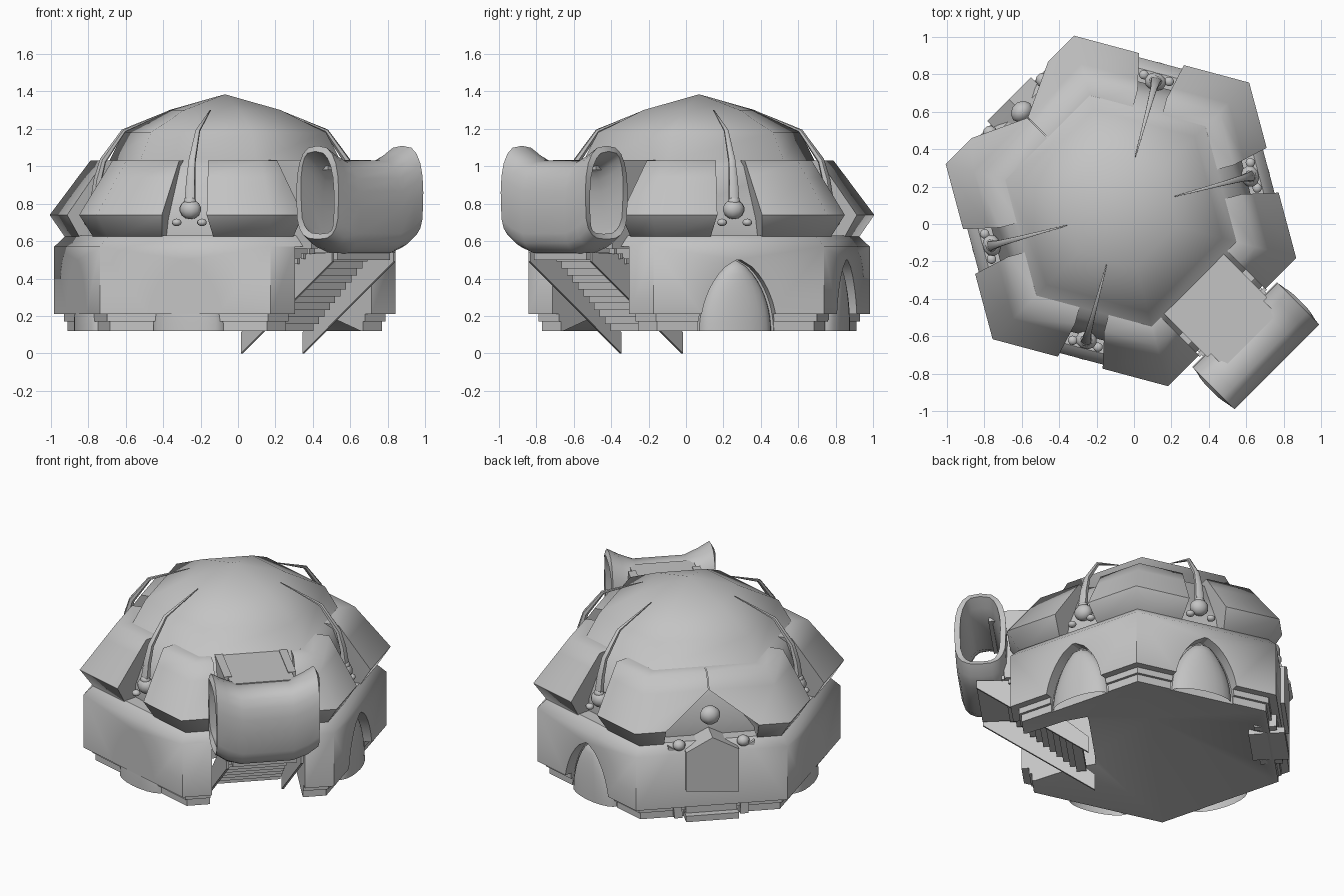
import bpy, bmesh, math
from math import sin, cos, pi, radians
from mathutils import Matrix

cube = bpy.data.objects.get("Cube")
if cube:
    bpy.data.objects.remove(cube, do_unlink=True)

stone = bpy.data.materials.new("plain grey")
stone.use_nodes = True
GREY = (0.55, 0.55, 0.55, 1)
stone.diffuse_color = GREY
stone.node_tree.nodes["Principled BSDF"].inputs["Base Color"].default_value = GREY

APO = cos(pi / 6)
ENTRANCE, DOOR = -45, 135
SIDES = (15, 75, 195, -105)


def frame(angle):
    """Local x points out of the hut, local y runs along the wall."""
    return Matrix.Translation((-0.07, 0.07, 0)) @ Matrix.Rotation(radians(angle), 4, "Z")


def select(ob):
    bpy.ops.object.select_all(action="DESELECT")
    ob.select_set(True)
    bpy.context.view_layer.objects.active = ob


def finish(name, bm, angle=0, smooth=30):
    bm.transform(frame(angle))
    bmesh.ops.recalc_face_normals(bm, faces=bm.faces)
    me = bpy.data.meshes.new(name)
    bm.to_mesh(me)
    bm.free()
    me.materials.append(stone)
    ob = bpy.data.objects.new(name, me)
    bpy.context.collection.objects.link(ob)
    select(ob)
    bpy.ops.object.shade_smooth_by_angle(angle=radians(smooth))
    return ob


def loft(name, rows, angle=0, smooth=30, ring=True, caps=True):
    """Skin a list of equally long point rows."""
    bm = bmesh.new()
    vs = [[bm.verts.new(p) for p in row] for row in rows]
    n = len(rows[0])
    for a, b in zip(vs, vs[1:]):
        for i in range(n if ring else n - 1):
            j = (i + 1) % n
            bm.faces.new((a[i], a[j], b[j], b[i]))
    if caps:
        bm.faces.new(vs[0])
        bm.faces.new(vs[-1])
    bmesh.ops.remove_doubles(bm, verts=bm.verts, dist=0.0005)
    return finish(name, bm, angle, smooth)


def hexagonal(name, profile, smooth):
    rows = [[(r * cos(radians(45 + 60 * k)), r * sin(radians(45 + 60 * k)), z)
             for k in range(6)] for r, z in profile]
    return loft(name, rows, 0, smooth, caps=False)


def box(name, x, y, z, angle):
    rows = [[(a, y[0], h) for a, h in ((x[0], z[0]), (x[1], z[0]), (x[1], z[1]), (x[0], z[1]))]]
    rows.append([(a, y[1], h) for a, _, h in rows[0]])
    return loft(name, rows, angle)


def prism(name, outline, x0, x1, angle):
    """Extrude a (y, z) outline outwards."""
    return loft(name, [[(x, y, z) for y, z in outline] for x in (x0, x1)], angle)


def ball(name, at, size, angle):
    bm = bmesh.new()
    bmesh.ops.create_uvsphere(bm, u_segments=10, v_segments=7, radius=1)
    bm.transform(Matrix.Translation(at) @ Matrix.Diagonal((*size, 1)))
    return finish(name, bm, angle, 60)


def cut(ob, cutter):
    mod = ob.modifiers.new("cut", "BOOLEAN")
    mod.operation, mod.solver, mod.object = "DIFFERENCE", "EXACT", cutter
    select(ob)
    bpy.ops.object.modifier_apply(modifier="cut")
    bpy.data.objects.remove(cutter, do_unlink=True)


def half_width(z):
    """Pointed arch."""
    return 0.2 * (1 - ((z - 0.12) / 0.38) ** 2) ** 0.7 if z < 0.499 else 0.0


# Lower wall with stepped foot and hollow underside
wall = hexagonal("lower_wall", [(0, .36), (.85, .12), (.87, .12), (.87, .17), (.89, .17), (.89, .21),
                                (.945, .21), (.945, .57), (.88, .63), (0, .63)], 62)

# Niches, stair well and door recess
levels = [0.12 + 0.38 * i / 10 for i in range(11)]
for a in SIDES:
    right = [(half_width(z) + 0.012, z) for z in levels]
    left = [(-y, z) for y, z in reversed(right)]
    cut(wall, prism("niche_cutter", [(-.21, .05), (.21, .05)] + right + left, .745, 1.1, a))
cut(wall, box("stair_cutter", (.36, 1.2), (-.29, .29), (-.1, .57), ENTRANCE))
cut(wall, box("door_cutter", (.68, 1.2), (-.26, .26), (-.1, .8), DOOR))
select(wall)
bpy.ops.object.shade_smooth_by_angle(angle=radians(45))

# Bulging arched shutters
for a in SIDES:
    rows = []
    for z in levels:
        w = half_width(z)
        rows.append([(.74 + .08 * (w / .2) ** .5 * (1 - s * s) ** .5, w * s, z)
                     for s in [-cos(pi * i / 10) for i in range(11)]])
    loft("arched_shutter", rows, a, 50, ring=False, caps=False)

# Dome core and cap
hexagonal("dome_cap", [(0, .58), (.78, .58), (.80, .72), (.70, 1.0), (.64, 1.03), (.56, 1.18),
                       (.31, 1.30), (0, 1.385)], 50)

# Corner roof panels, closed section: radius, height
SECTION = [(.87, .6), (.97, .74), (.815, .94), (.745, 1.03), (.62, 1.03), (.68, .6)]


def gap(side, z):
    if side % 360 == DOOR:
        return .29 if z < .8 else .002
    if side % 360 == ENTRANCE % 360:
        return .25
    return .145 - .15 * max(0, z - .6)


for k in range(6):
    corner = 45 + 60 * k
    rows = []
    for sgn in (-1, 0, 1):
        row = []
        for r, z in SECTION:
            if sgn == 0:
                row.append((r, 0, z))
                continue
            th = radians(30 * sgn)
            u = -sgn * gap(corner + 30 * sgn, z)
            row.append((r * APO * cos(th) - u * sin(th), r * APO * sin(th) + u * cos(th), z))
        rows.append(row)
    loft("corner_roof_panel", rows, corner, 62)

# Horned trophies over the shutters
for a in SIDES:
    ball("trophy_head", (.715, 0, .77), (.05, .06, .053), a)
    ball("trophy_brow", (.72, 0, .81), (.03, .035, .03), a)
    for s in (-1, 1):
        ball("trophy_tusk", (.735, .07 * s, .70), (.026, .027, .02), a)
    path = [(.72, .80, .032), (.705, .92, .026), (.675, 1.03, .02), (.56, 1.19, .013), (.30, 1.3, .003)]
    rows = [[(x + r * cos(t * pi / 3) * .8, r * sin(t * pi / 3), z + r * cos(t * pi / 3) * .5)
             for t in range(6)] for x, z, r in path]
    loft("trophy_horn", rows, a, 60)

# Back door: leaf with a sunken lower panel, jambs, ornaments
prism("door_leaf", [(-.16, .12), (.16, .12), (.16, .59), (0, .68), (-.16, .59)], .62, .80, DOOR)
prism("door_upper_panel", [(-.165, .33), (.165, .30), (.165, .59), (0, .68), (-.165, .59)], .79, .845, DOOR)
box("door_sill", (.7, .845), (-.165, .165), (.12, .16), DOOR)
for s in (-1, 1):
    prism("door_jamb", [(.18 * s, .13), (.23 * s, .13), (.27 * s, .62), (.2 * s, .58)], .66, .80, DOOR)
    ball("door_side_ornament", (.79, .2 * s, .62), (.04, .04, .035), DOOR)
ball("door_crest", (.75, 0, .79), (.055, .065, .06), DOOR)

# Stairs climbing outwards
STEPS = 11
for i in range(STEPS):
    x, z = .41 + .041 * i, .12 + .037 * i
    box("stair_step", (x, x + .06), (-.2, .2), (z, z + .037), ENTRANCE)
box("stair_landing", (.86, 1.05), (-.2, .2), (.50, .54), ENTRANCE)
for s in (-1, 1):
    side = [[(x, y * s, z) for x, z in ((.36, 0), (1.05, .49), (1.05, .54), (.83, .53), (.36, .11))]
            for y in (.225, .24)]
    loft("stair_stringer", side, ENTRANCE)
    for i in range(4):
        x, z = .74 + .045 * i, .45 + .027 * i
        box("stair_peg", (x, x + .02), (.235 * s - .02, .235 * s + .02), (z, z + .03), ENTRANCE)

# Bridge between the dome and the lookout
box("bridge_roof", (.5, .98), (-.2, .2), (.98, 1.03), ENTRANCE)
for s in (-1, 1):
    box("bridge_wall", (.55, .88), (.2 * s - .025, .2 * s + .025), (.56, 1.035), ENTRANCE)

# Lookout: open ended tube with flared ends
rows = []
for y, low, high in ((-.32, .61, 1.11), (-.25, .56, 1.07), (-.16, .53, 1.03),
                     (.16, .53, 1.03), (.25, .56, 1.07), (.32, .61, 1.11)):
    row = []
    for i in range(20):
        c, s = cos(i * pi / 10), sin(i * pi / 10)
        power = .9 if s > 0 else .5
        row.append((1.02 + .16 * math.copysign(abs(c) ** .7, c), y,
                    (low + high) / 2 + (high - low) / 2 * math.copysign(abs(s) ** power, s)))
    rows.append(row)
lookout = loft("lookout_shell", rows, ENTRANCE, 50, caps=False)
shell = lookout.modifiers.new("thickness", "SOLIDIFY")
shell.thickness, shell.offset = .035, -1
select(lookout)
bpy.ops.object.modifier_apply(modifier="thickness")
bpy.ops.object.shade_smooth_by_angle(angle=radians(50))
